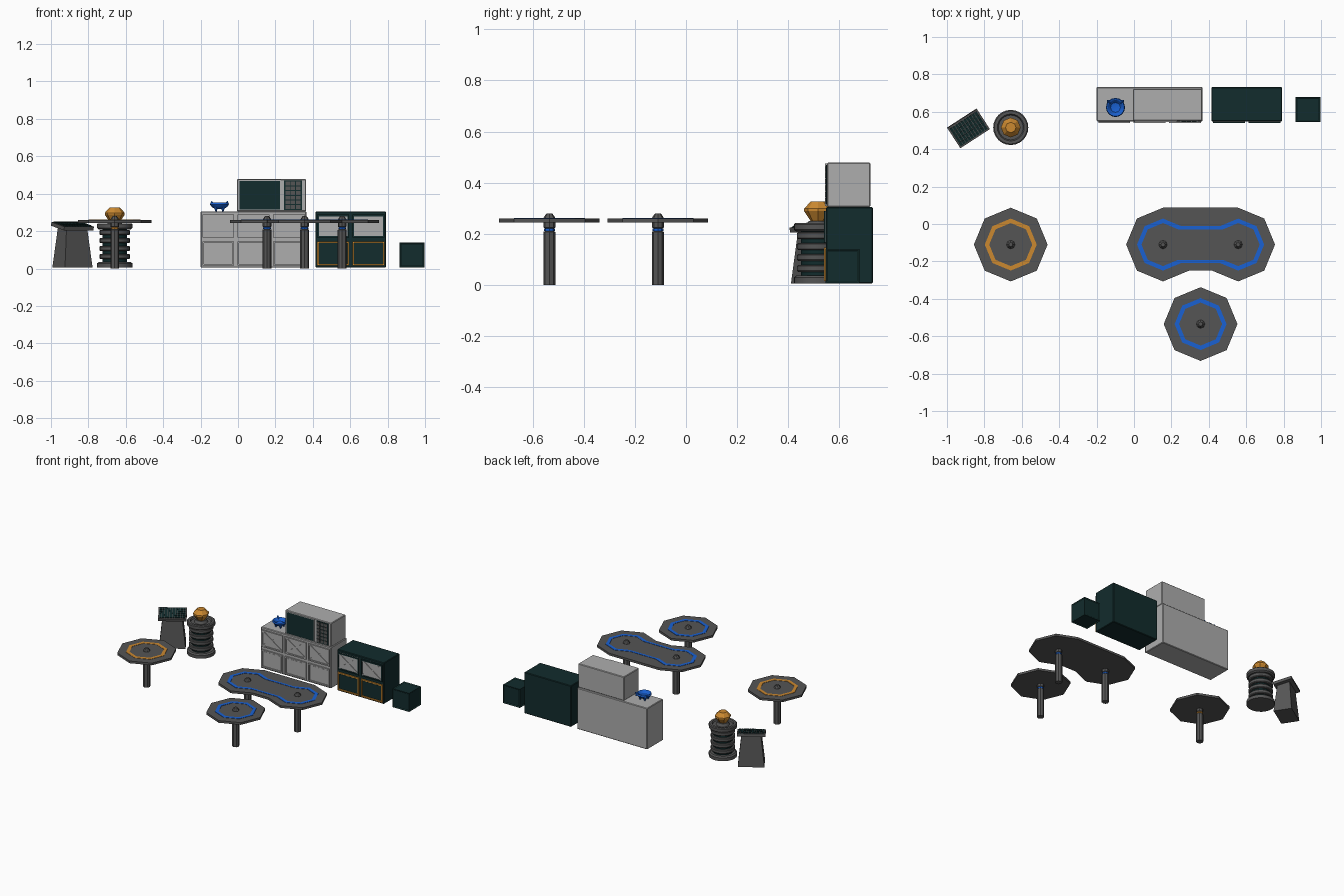
import bpy, bmesh, math
from mathutils import Matrix, Vector

if "Cube" in bpy.data.objects:
    bpy.data.objects.remove(bpy.data.objects["Cube"])


def mat(name, r, g, b):
    m = bpy.data.materials.new(name)
    m.diffuse_color = (r, g, b, 1)
    m.use_nodes = True
    m.node_tree.nodes["Principled BSDF"].inputs["Base Color"].default_value = m.diffuse_color
    return m


LIGHT = mat("light_grey", 0.42, 0.42, 0.42)
DARK = mat("dark_grey", 0.09, 0.09, 0.09)
TEAL = mat("deep_teal", 0.006, 0.025, 0.026)
TRIM = mat("teal_trim", 0.03, 0.12, 0.11)
BLUE = mat("blue", 0.01, 0.12, 0.65)
ORANGE = mat("orange", 0.6, 0.25, 0.03)


def finish(name, bm, material, smooth=False):
    bmesh.ops.remove_doubles(bm, verts=bm.verts, dist=1e-6)
    bmesh.ops.recalc_face_normals(bm, faces=bm.faces)
    me = bpy.data.meshes.new(name)
    bm.to_mesh(me)
    bm.free()
    me.materials.append(material)
    ob = bpy.data.objects.new(name, me)
    bpy.context.collection.objects.link(ob)
    if smooth:
        bpy.ops.object.select_all(action='DESELECT')
        ob.select_set(True)
        bpy.context.view_layer.objects.active = ob
        bpy.ops.object.shade_smooth_by_angle(angle=math.radians(30))
    return ob


def add_box(bm, x0, x1, y0, y1, z0, z1):
    m = Matrix.Translation(((x0 + x1) / 2, (y0 + y1) / 2, (z0 + z1) / 2)) @ \
        Matrix.Diagonal((x1 - x0, y1 - y0, z1 - z0, 1))
    return bmesh.ops.create_cube(bm, size=1, matrix=m)["verts"]


def box(name, dims, material, bevel=0):
    bm = bmesh.new()
    add_box(bm, *dims)
    if bevel:
        bmesh.ops.bevel(bm, geom=bm.edges[:], offset=bevel, segments=1, affect='EDGES')
    return finish(name, bm, material)


def lathe(name, profile, n, material, centre=(0, 0), smooth=False):
    bm = bmesh.new()
    rings = [[bm.verts.new((centre[0] + r * math.cos(2 * math.pi * i / n),
                            centre[1] + r * math.sin(2 * math.pi * i / n), z))
              for i in range(n)] for r, z in profile]
    for a, b in zip(rings, rings[1:]):
        for i in range(n):
            j = (i + 1) % n
            bm.faces.new((a[i], a[j], b[j], b[i]))
    return finish(name, bm, material, smooth)


def prism(name, outline, z0, z1, material):
    bm = bmesh.new()
    f = bm.faces.new([bm.verts.new((x, y, z0)) for x, y in outline])
    top = bmesh.ops.extrude_face_region(bm, geom=[f])["geom"]
    for v in top:
        if isinstance(v, bmesh.types.BMVert):
            v.co.z = z1
    return finish(name, bm, material)


def strip(name, outer, inner, h0, h1, material, upright=False):
    """Closed band between two outlines; upright puts it in the xz plane."""
    bm = bmesh.new()
    put = (lambda u, v, h: (u, h, v)) if upright else (lambda u, v, h: (u, v, h))
    loops = [[bm.verts.new(put(u, v, h)) for u, v in o]
             for o, h in ((outer, h0), (outer, h1), (inner, h1), (inner, h0))]
    n = len(outer)
    for k in range(4):
        a, b = loops[k], loops[(k + 1) % 4]
        for i in range(n):
            j = (i + 1) % n
            bm.faces.new((a[i], a[j], b[j], b[i]))
    return finish(name, bm, material)


def frame(name, x0, x1, z0, z1, w, y0, y1, material):
    rect = lambda d: [(x0 + d, z0 + d), (x1 - d, z0 + d), (x1 - d, z1 - d), (x0 + d, z1 - d)]
    return strip(name, rect(0), rect(w), y0, y1, material, True)


def oct_pts(c, r, ks):
    return [(c[0] + r * math.cos(k * math.pi / 4), c[1] + r * math.sin(k * math.pi / 4)) for k in ks]


# Tables
def table_leg(name, c, accent):
    lathe(name + "_leg", [(0, 0), (.024, 0), (.024, .207), (.017, .21), (.017, .221),
                          (.023, .224), (.023, .262), (.018, .27), (.011, .28), (0, .28)], 8, DARK, c)
    lathe(name + "_leg_band", [(.016, .21), (.021, .211), (.021, .22), (.016, .221)], 8, accent, c)


for name, c, accent in (("left_table", (-.659, -.11), ORANGE), ("front_table", (.356, -.535), BLUE)):
    prism(name + "_top", oct_pts(c, .197, range(8)), .243, .259, DARK)
    strip(name + "_inlay", oct_pts(c, .139, range(8)), oct_pts(c, .115, range(8)), .257, .261, accent)
    table_leg(name, c, accent)

A, B = (.155, -.11), (.557, -.11)
prism("double_table_top", oct_pts(A, .197, range(2, 8)) + oct_pts(B, .197, range(5, 11)), .243, .259, DARK)
waist = lambda r: oct_pts(A, r, range(1, 8)) + oct_pts(B, r, range(5, 12))
strip("double_table_inlay", waist(.139), waist(.115), .257, .261, BLUE)
table_leg("double_table_left", A, BLUE)
table_leg("double_table_right", B, BLUE)


# Cabinets: lower framed doors, upper cross-braced panels
def cabinet(name, x0, x1, cols, body, door_trim, panel_trim):
    box(name + "_body", (x0, x1, .549, .732, .005, .305), body, .004)
    w = (x1 - x0) / cols
    for i in range(cols):
        a, b = x0 + i * w + .009, x0 + (i + 1) * w - .009
        tag = f"{name}_{i + 1}"
        box(tag + "_door", (a + .012, b - .012, .544, .552, .027, .133), body)
        frame(tag + "_door_frame", a, b, .015, .145, .009, .54, .552, door_trim)
        z0, z1 = .166, .288
        box(tag + "_panel", (a, b, .546, .552, z0, z1), LIGHT)
        frame(tag + "_panel_frame", a, b, z0, z1, .009, .54, .552, panel_trim)
        # diagonal braces
        bm = bmesh.new()
        dx, dz = b - a - .012, z1 - z0 - .012
        for s in (1, -1):
            vs = add_box(bm, -math.hypot(dx, dz) / 2, math.hypot(dx, dz) / 2, -.003, .003, -.005, .005)
            bmesh.ops.transform(bm, verts=vs, matrix=Matrix.Translation(((a + b) / 2, .5445, (z0 + z1) / 2))
                                @ Matrix.Rotation(s * math.atan2(dz, dx), 4, 'Y'))
        finish(tag + "_cross_brace", bm, LIGHT)


cabinet("counter", -.2, .366, 3, LIGHT, LIGHT, LIGHT)
cabinet("dark_cabinet", .414, .792, 2, TEAL, ORANGE, TEAL)

# Microwave oven
box("oven_body", (-.006, .364, .552, .722, .305, .478), LIGHT, .004)
box("oven_window", (.008, .226, .547, .556, .314, .47), TEAL)
frame("oven_window_frame", .003, .231, .309, .475, .006, .545, .556, LIGHT)
box("oven_keypad", (.247, .342, .549, .556, .314, .47), TEAL)
bm = bmesh.new()
for i in range(3):
    for j in range(6):
        x, z = .253 + i * .029, .319 + j * .025
        add_box(bm, x, x + .024, .545, .551, z, z + .02)
finish("oven_buttons", bm, DARK)

# Small crate with a trimmed groove on each face
bm = bmesh.new()
add_box(bm, .863, .997, .546, .68, .005, .14)
sides = bm.faces[:]
bmesh.ops.inset_individual(bm, faces=sides, thickness=.007)
groove = bmesh.ops.inset_individual(bm, faces=sides, thickness=.004, depth=-.003)["faces"]
for f in groove:
    f.material_index = 1
finish("crate", bm, TEAL).data.materials.append(TRIM)

# Eared bowl on little feet
C = (-.099, .623)
lathe("bowl", [(0, .318), (.024, .318), (.041, .329), (.051, .343), (.047, .352),
               (.041, .35), (.026, .332), (0, .327)], 16, BLUE, C, True)
bm = bmesh.new()
for s in (1, -1):
    m = Matrix.Translation((C[0] + s * .039, C[1] + .034, .35)) @ \
        Vector((s * .5, .45, 1)).to_track_quat('Z', 'Y').to_matrix().to_4x4()
    bmesh.ops.create_cone(bm, cap_ends=True, segments=4, radius1=.015, radius2=.001, depth=.026, matrix=m)
finish("bowl_ears", bm, BLUE)
bm = bmesh.new()
for k in range(4):
    t = math.pi / 4 + k * math.pi / 2
    m = Matrix.Translation((C[0] + .026 * math.cos(t), C[1] + .026 * math.sin(t), .316))
    bmesh.ops.create_cone(bm, cap_ends=True, segments=6, radius1=.004, radius2=.012, depth=.022, matrix=m)
finish("bowl_feet", bm, BLUE)

# Ribbed barrel with a gem on top
C = (-.659, .516)
lathe("barrel_core", [(0, .01), (.066, .01), (.066, .225), (0, .225)], 24, TEAL, C, True)
lathe("barrel_base", [(0, .005), (.094, .005), (.094, .028), (.084, .036), (0, .036)], 24, DARK, C, True)
for i in range(4):
    z = .05 + i * .043
    lathe(f"barrel_rib_{i + 1}", [(.06, z), (.077, z), (.081, z + .005), (.081, z + .023),
                                  (.077, z + .028), (.06, z + .028)], 24, DARK, C, True)
lathe("barrel_lid", [(0, .208), (.084, .208), (.094, .216), (.094, .237), (.088, .242), (.072, .242),
                     (.066, .232), (.045, .232), (.035, .25), (0, .25)], 24, DARK, C, True)
lathe("gem", [(0, .248), (.027, .248), (.053, .288), (.053, .298), (.028, .326), (0, .326)], 8, ORANGE, C)

# Angled console: tapered pedestal, tilted deck, rows of keys
C, TURN = (-.885, .511), math.radians(33)
bm = bmesh.new()
for v in add_box(bm, -.088, .088, -.062, .062, .005, .222):
    if v.co.z > .1:
        v.co.x *= .74
        v.co.y *= .68
ob = finish("console_pedestal", bm, DARK)
ob.location, ob.rotation_euler = (*C, 0), (0, 0, TURN)

bm = bmesh.new()
add_box(bm, -.094, .094, -.065, .065, -.012, .008)
deck = finish("console_deck", bm, DARK)
bm = bmesh.new()
for i in range(10):
    for j in range(5):
        x, y = -.086 + i * .0174, -.056 + j * .0228
        add_box(bm, x, x + .0144, y, y + .0198, .006, .013)
keys = finish("console_keys", bm, TEAL)
for ob in (deck, keys):
    ob.location, ob.rotation_euler = (*C, .228), (math.radians(11), 0, TURN)
